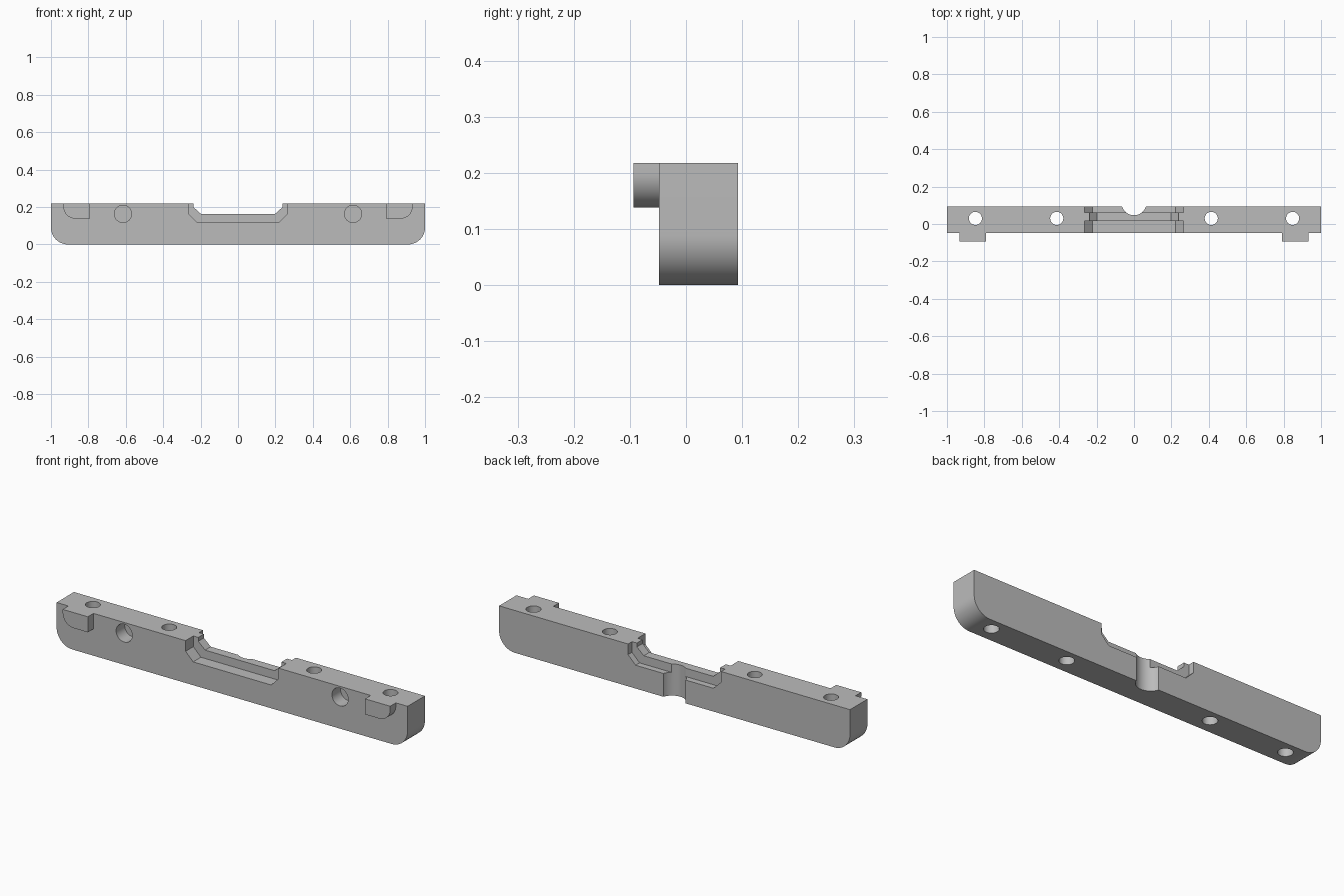
import bpy, bmesh, math
from mathutils import Vector, Matrix

cube = bpy.data.objects.get("Cube")
if cube:
    bpy.data.objects.remove(cube, do_unlink=True)

grey = bpy.data.materials.new("plain_grey")
grey.use_nodes = True
colour = (0.5, 0.5, 0.5, 1)
grey.diffuse_color = colour
grey.node_tree.nodes["Principled BSDF"].inputs["Base Color"].default_value = colour

TOP, FRONT, BACK = 0.218, -0.048, 0.093


def finish(name, bm):
    bmesh.ops.recalc_face_normals(bm, faces=bm.faces)
    mesh = bpy.data.meshes.new(name)
    bm.to_mesh(mesh)
    bm.free()
    obj = bpy.data.objects.new(name, mesh)
    bpy.context.collection.objects.link(obj)
    mesh.materials.append(grey)
    return obj


def prism(name, outline, y0, y1):
    """Extrude an x-z outline along y."""
    bm = bmesh.new()
    face = bm.faces.new([bm.verts.new((x, y0, z)) for x, z in outline])
    out = bmesh.ops.extrude_face_region(bm, geom=[face])
    moved = [v for v in out["geom"] if isinstance(v, bmesh.types.BMVert)]
    bmesh.ops.translate(bm, verts=moved, vec=(0, y1 - y0, 0))
    return finish(name, bm)


def cylinder(name, radius, depth, centre, along_y=False):
    bm = bmesh.new()
    turn = Matrix.Rotation(math.pi / 2 if along_y else 0, 4, "X")
    bmesh.ops.create_cone(bm, cap_ends=True, segments=48, radius1=radius, radius2=radius,
                          depth=depth, matrix=Matrix.Translation(centre) @ turn)
    return finish(name, bm)


def corner(cx, cz, r, start, steps=12):
    """Quarter arc, anticlockwise from the start angle."""
    angles = [math.radians(start + 90 * i / steps) for i in range(steps + 1)]
    return [(cx + r * math.cos(a), cz + r * math.sin(a)) for a in angles]


def apply_boolean(target, tool, operation):
    mod = target.modifiers.new(operation.lower(), "BOOLEAN")
    mod.operation, mod.solver, mod.object = operation, "EXACT", tool
    bpy.context.view_layer.objects.active = target
    bpy.ops.object.modifier_apply(modifier=mod.name)
    bpy.data.objects.remove(tool, do_unlink=True)


def notch(name, half_top, half_floor, shoulder, floor, y0, y1):
    right = [(half_floor, floor), (half_top, shoulder), (half_top, TOP + 0.1)]
    left = [(-x, z) for x, z in reversed(right)]
    return prism(name, right + left, y0, y1)


# Bar with rounded lower corners
R = 0.09
bar = prism("bar", [(-1, TOP)] + corner(R - 1, R, R, 180) + corner(1 - R, R, R, 270)
            + [(1, TOP)], FRONT, BACK)

# Front tabs, each rounded at its outer lower corner
for side in (-1, 1):
    r = 0.062
    shape = [(0.79, TOP), (0.79, 0.138)] + corner(0.933 - r, 0.138 + r, r, 270) + [(0.933, TOP)]
    tab = prism("tab", [(side * x, z) for x, z in shape], -0.094, FRONT + 0.01)
    apply_boolean(bar, tab, "UNION")

# Stepped central notch: wide in front and behind, with a higher rib between
for y0, y1 in ((FRONT - 0.1, 0.015), (0.061, BACK + 0.1)):
    apply_boolean(bar, notch("wide_notch", 0.265, 0.222, 0.163, 0.12, y0, y1), "DIFFERENCE")
apply_boolean(bar, notch("rib_notch", 0.237, 0.198, 0.198, 0.163, -0.2, 0.2), "DIFFERENCE")

# Vertical half-round groove in the back
apply_boolean(bar, cylinder("groove", 0.067, 1, (0, 0.114, 0.1)), "DIFFERENCE")

# Vertical through holes and blind front holes
for side in (-1, 1):
    for x in (0.413, 0.848):
        apply_boolean(bar, cylinder("hole", 0.035, 1, (side * x, 0.03, 0.1)), "DIFFERENCE")
    apply_boolean(bar, cylinder("front_hole", 0.046, 0.14, (side * 0.615, FRONT, 0.163), True),
                  "DIFFERENCE")

bpy.ops.object.select_all(action="DESELECT")
bar.select_set(True)
bpy.context.view_layer.objects.active = bar
bpy.ops.object.shade_smooth_by_angle(angle=math.radians(30))
